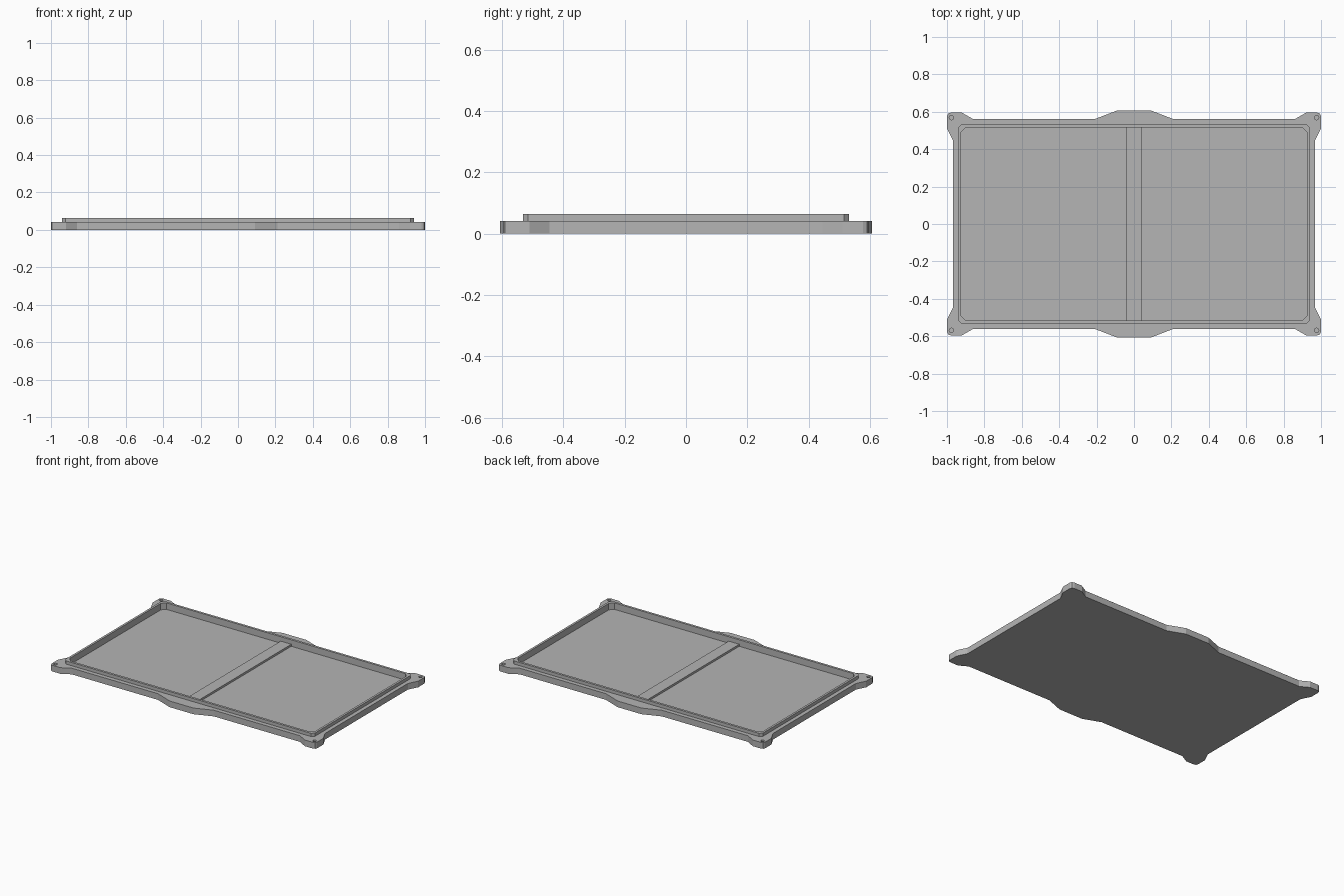
import bpy
import bmesh
import math

default = bpy.data.objects.get("Cube")
if default:
    bpy.data.objects.remove(default, do_unlink=True)

BASE_TOP, RIM_TOP, FLOOR = 0.042, 0.064, 0.02

grey = bpy.data.materials.new("plain grey")
grey.use_nodes = True
grey.diffuse_color = (0.46, 0.46, 0.46, 1)
grey.node_tree.nodes["Principled BSDF"].inputs["Base Color"].default_value = grey.diffuse_color


def prism(name, outline, z0, z1):
    """Extrude a closed outline from z0 to z1."""
    bm = bmesh.new()
    face = bm.faces.new([bm.verts.new((x, y, z0)) for x, y in outline])
    top = bmesh.ops.extrude_face_region(bm, geom=[face])
    verts = [v for v in top["geom"] if isinstance(v, bmesh.types.BMVert)]
    bmesh.ops.translate(bm, verts=verts, vec=(0, 0, z1 - z0))
    bmesh.ops.recalc_face_normals(bm, faces=bm.faces)
    mesh = bpy.data.meshes.new(name)
    bm.to_mesh(mesh)
    bm.free()
    mesh.materials.append(grey)
    obj = bpy.data.objects.new(name, mesh)
    bpy.context.collection.objects.link(obj)
    return obj


def mirrored(quarter):
    """Mirror a first-quadrant outline into all four quadrants."""
    left = [(-x, y) for x, y in reversed(quarter)]
    half = quarter + left
    return half + [(x, -y) for x, y in reversed(half)]


def chamfered(w, d, c):
    return mirrored([(w, d - c), (w - c, d)])


def circle(cx, cy, r, n=16):
    return [(cx + r * math.cos(math.tau * i / n), cy + r * math.sin(math.tau * i / n))
            for i in range(n)]


def cut(target, outline, z0, z1):
    cutter = prism("cutter", outline, z0, z1)
    cutter.hide_render = True
    mod = target.modifiers.new("cut", 'BOOLEAN')
    mod.operation = 'DIFFERENCE'
    mod.solver = 'EXACT'
    mod.object = cutter
    bpy.context.view_layer.objects.active = target
    bpy.ops.object.modifier_apply(modifier=mod.name)
    bpy.data.objects.remove(cutter, do_unlink=True)


# Base plate with corner lugs and a widened middle
quarter = [(0.967, 0.445), (1, 0.51), (1, 0.577), (0.994, 0.59), (0.98, 0.595),
           (0.92, 0.595), (0.86, 0.561), (0.21, 0.561), (0.09, 0.607)]
base = prism("base_tray", mirrored(quarter), 0, BASE_TOP)
cavity = chamfered(0.925, 0.516, 0.026)
cut(base, cavity, FLOOR, 0.1)

# Screw holes in the corner lugs
for sx in (-1, 1):
    for sy in (-1, 1):
        cut(base, circle(sx * 0.976, sy * 0.569, 0.012), FLOOR, 0.1)

# Thin raised lip around the cavity
rim = prism("raised_rim", chamfered(0.94, 0.532, 0.017), BASE_TOP, RIM_TOP)
cut(rim, cavity, 0.01, 0.1)

# Flat bar across the middle of the floor
bar = [(-0.04, -0.516), (0.04, -0.516), (0.04, 0.516), (-0.04, 0.516)]
prism("centre_bar", bar, FLOOR, 0.034)
